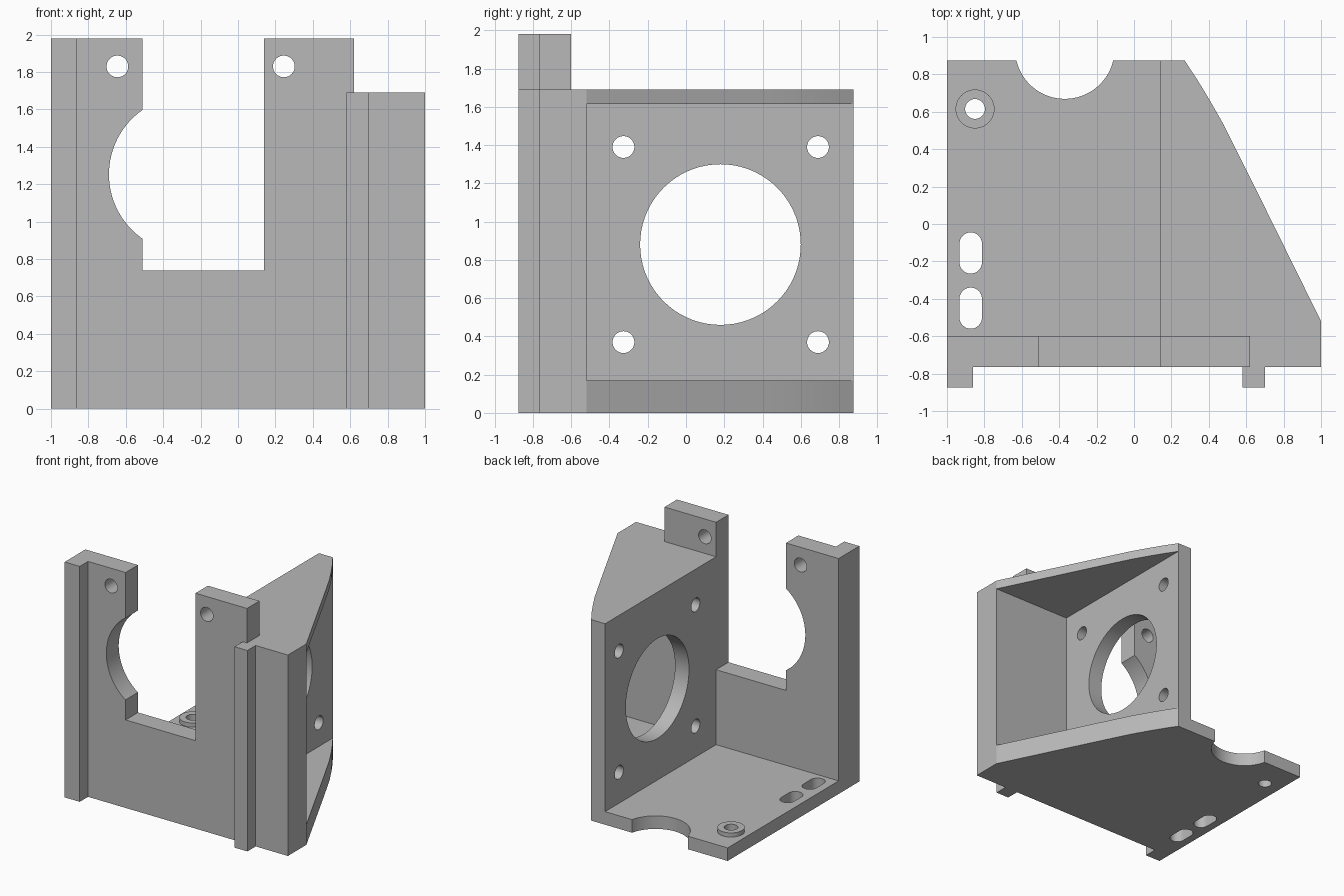
import bpy, bmesh, math

cube = bpy.data.objects.get("Cube")
if cube:
    bpy.data.objects.remove(cube, do_unlink=True)

grey = bpy.data.materials.new("plain grey")
grey.use_nodes = True
grey.diffuse_color = (0.48, 0.48, 0.48, 1)
grey.node_tree.nodes["Principled BSDF"].inputs["Base Color"].default_value = (0.48, 0.48, 0.48, 1)

# Maps a flat profile point (u, v) and a depth w into space for each extrusion axis
PLACE = {
    "x": lambda u, v, w: (w, u, v),
    "y": lambda u, v, w: (u, w, v),
    "z": lambda u, v, w: (u, v, w),
}


def arc(cu, cv, r, start, end, steps=32):
    """Points along an arc, angles in degrees."""
    angles = [math.radians(start + (end - start) * i / steps) for i in range(steps + 1)]
    return [(cu + r * math.cos(a), cv + r * math.sin(a)) for a in angles]


def circle(cu, cv, r, steps=48):
    return arc(cu, cv, r, 0, 360, steps)[:-1]


def slot(cu, low, high, r):
    """Upright rounded slot between two heights."""
    return arc(cu, high - r, r, 0, 180, 16) + arc(cu, low + r, r, 180, 360, 16)


def rect(u0, u1, v0, v1):
    return [(u0, v0), (u1, v0), (u1, v1), (u0, v1)]


def prism(name, profile, axis, w0, w1):
    """Extrude a flat profile along an axis."""
    bm = bmesh.new()
    rings = [[bm.verts.new(PLACE[axis](u, v, w)) for u, v in profile] for w in (w0, w1)]
    for ring in rings:
        bm.faces.new(ring)
    n = len(profile)
    for i in range(n):
        j = (i + 1) % n
        bm.faces.new((rings[0][i], rings[0][j], rings[1][j], rings[1][i]))
    bmesh.ops.recalc_face_normals(bm, faces=bm.faces)
    mesh = bpy.data.meshes.new(name)
    bm.to_mesh(mesh)
    bm.free()
    mesh.materials.append(grey)
    obj = bpy.data.objects.new(name, mesh)
    bpy.context.collection.objects.link(obj)
    return obj


def activate(obj):
    bpy.ops.object.select_all(action="DESELECT")
    obj.select_set(True)
    bpy.context.view_layer.objects.active = obj


def part(name, profile, axis, w0, w1, holes=()):
    """Extruded part with holes cut straight through it."""
    obj = prism(name, profile, axis, w0, w1)
    activate(obj)
    for hole in holes:
        cutter = prism("cutter", hole, axis, w0 - 0.1, w1 + 0.1)
        cutter.hide_render = True
        cut = obj.modifiers.new("hole", "BOOLEAN")
        cut.operation = "DIFFERENCE"
        cut.solver = "EXACT"
        cut.object = cutter
        bpy.ops.object.modifier_apply(modifier=cut.name)
        bpy.data.objects.remove(cutter, do_unlink=True)
    activate(obj)
    bpy.ops.object.shade_smooth_by_angle(angle=math.radians(30))
    return obj


BACK, INNER, POCKET = 0.875, -0.60, -0.52
TOP, TAB_TOP = 1.69, 1.98
WALL_L, WALL_R = 0.14, 0.27

# Front wall with raised tabs and an open, partly round window
front = [(-1, 0), (1, 0), (1, TOP), (0.62, TOP), (0.62, TAB_TOP), (WALL_L, TAB_TOP),
         (WALL_L, 0.74), (-0.51, 0.74)]
front += arc(-0.27, 1.253, 0.42, 235, 125)
front += [(-0.51, TAB_TOP), (-1, TAB_TOP)]
part("front_wall", front, "y", -0.765, INNER,
     [circle(x, 1.83, 0.058) for x in (-0.645, 0.245)])

# Upright ribs on the front
part("right_front_rib", rect(-1, -0.86, 0, TAB_TOP), "y", -0.875, -0.765)
part("left_front_rib", rect(0.58, 0.70, 0, TOP), "y", -0.875, -0.765)

# Floor plate with a round notch, two slots and a screw hole
screw = circle(-0.85, 0.615, 0.053)
floor = [(-1, INNER), (WALL_L, INNER), (WALL_L, BACK)]
floor += arc(-0.37, 0.935, 0.266, -13, -167)
floor += [(-1, BACK)]
part("floor_plate", floor, "z", 0, 0.11,
     [screw, slot(-0.873, -0.265, -0.045, 0.06), slot(-0.873, -0.56, -0.34, 0.06)])
part("screw_boss", circle(-0.85, 0.615, 0.104), "z", 0.11, 0.145, [screw])

# Motor wall with its large opening and four screw holes
holes = [circle(0.18, 0.88, 0.42, 72)]
holes += [circle(y, z, 0.057) for y in (-0.327, 0.69) for z in (0.37, 1.39)]
part("side_wall", rect(INNER, BACK, 0, TOP), "x", WALL_L, WALL_R, holes)

# Thicker outer corner behind the front wall
part("corner_block", rect(WALL_R, 1, INNER, POCKET), "z", 0, TOP)

# Tapered gussets below and above the motor pocket
gusset = [(WALL_R, POCKET), (1, POCKET), (0.62, 0.25), (0.55, 0.39), (0.48, 0.53),
          (0.40, 0.67), (0.335, 0.777), (WALL_R, BACK)]
part("lower_gusset", gusset, "z", 0, 0.17)
part("upper_gusset", gusset, "z", 1.615, TOP)
